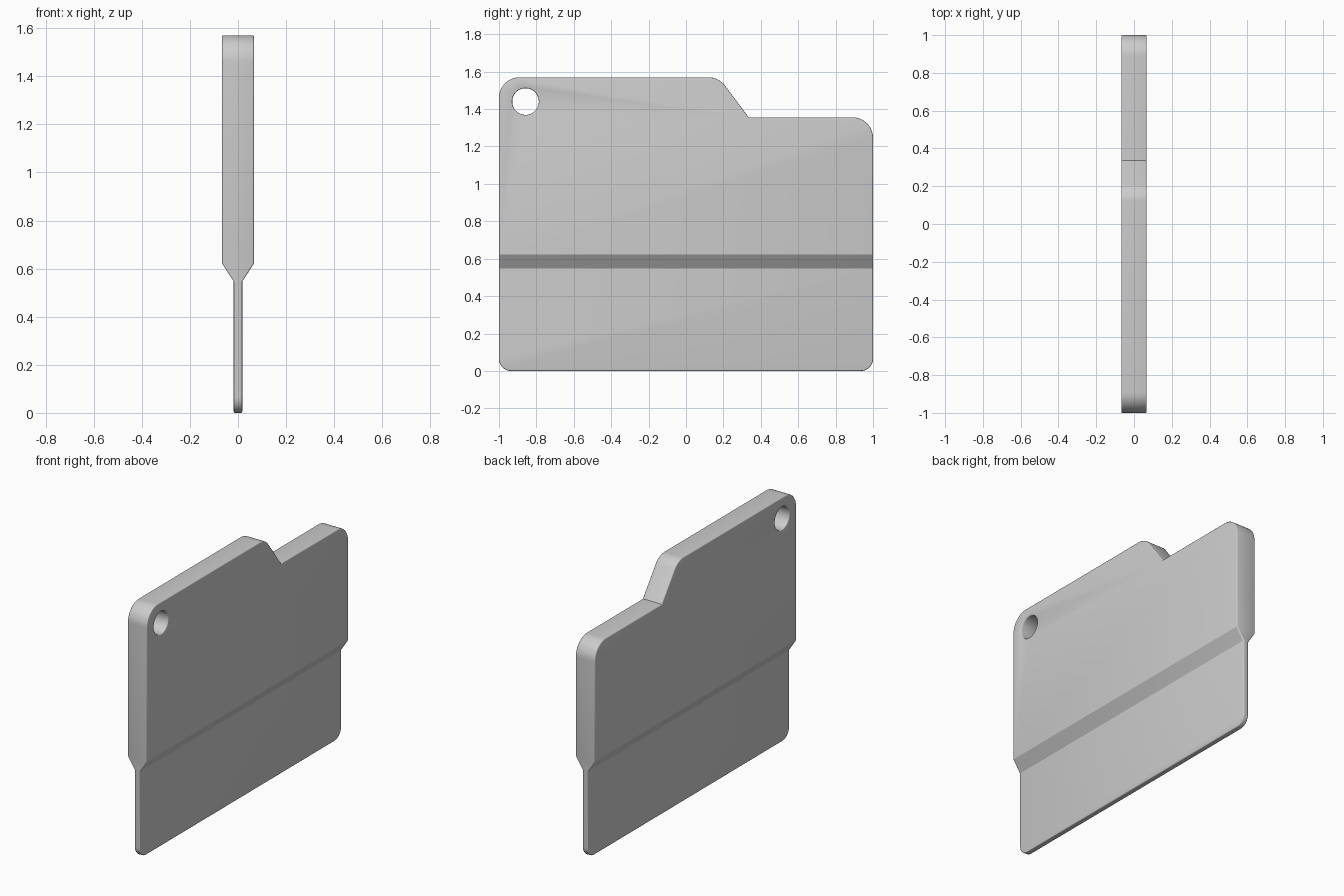
import bpy, bmesh, math
from mathutils import Vector

if "Cube" in bpy.data.objects:
    bpy.data.objects.remove(bpy.data.objects["Cube"])

HALF_BODY, HALF_BLADE = 0.067, 0.018
Z_LOW, Z_HIGH = 0.547, 0.622


def rounded_outline(corners, steps=12):
    """Corners are (y, z, radius); returns the points of the filleted outline."""
    pts = []
    for i, (y, z, r) in enumerate(corners):
        p = Vector((y, z))
        if r == 0:
            pts.append(p)
            continue
        a = (Vector(corners[i - 1][:2]) - p).normalized()
        b = (Vector(corners[(i + 1) % len(corners)][:2]) - p).normalized()
        half = a.angle(b) / 2
        centre = p + (a + b).normalized() * r / math.sin(half)
        start = p + a * r / math.tan(half) - centre
        end = p + b * r / math.tan(half) - centre
        sweep = start.angle(end)
        for k in range(steps + 1):
            t = k / steps
            pts.append(centre + (start * math.sin((1 - t) * sweep)
                                 + end * math.sin(t * sweep)) / math.sin(sweep))
    return pts


# Side outline: rounded plate with a stepped top edge
outline = rounded_outline([
    (-1, 0, 0.065), (1, 0, 0.065), (1, 1.356, 0.11),
    (0.335, 1.356, 0), (0.175, 1.57, 0.11), (-1, 1.57, 0.11)])

bm = bmesh.new()
face = bm.faces.new([bm.verts.new((-HALF_BODY, p.x, p.y)) for p in outline])
ext = bmesh.ops.extrude_face_region(bm, geom=[face])
moved = [v for v in ext["geom"] if isinstance(v, bmesh.types.BMVert)]
bmesh.ops.translate(bm, verts=moved, vec=(2 * HALF_BODY, 0, 0))

# Thin lower blade with a sloped transition
for z in (Z_LOW, Z_HIGH):
    bmesh.ops.bisect_plane(bm, geom=bm.verts[:] + bm.edges[:] + bm.faces[:],
                           plane_co=(0, 0, z), plane_no=(0, 0, 1))
for v in bm.verts:
    if v.co.z < (Z_LOW + Z_HIGH) / 2:
        v.co.x = math.copysign(HALF_BLADE, v.co.x)
bmesh.ops.recalc_face_normals(bm, faces=bm.faces[:])
mesh = bpy.data.meshes.new("plate")
bm.to_mesh(mesh)
bm.free()
plate = bpy.data.objects.new("plate", mesh)
bpy.context.collection.objects.link(plate)

# Hanging hole
bpy.ops.mesh.primitive_cylinder_add(vertices=48, radius=0.071, depth=0.4,
                                    location=(0, -0.858, 1.44),
                                    rotation=(0, math.pi / 2, 0))
cutter = bpy.context.object
cutter.name = "hole_cutter"
cutter.hide_render = True

cut = plate.modifiers.new("hole", "BOOLEAN")
cut.object = cutter
cut.operation = "DIFFERENCE"
cut.solver = "EXACT"

# Small softened rim
bev = plate.modifiers.new("rim", "BEVEL")
bev.width = 0.006
bev.segments = 3
bev.limit_method = "ANGLE"
bev.angle_limit = math.radians(65)

bpy.ops.object.select_all(action="DESELECT")
plate.select_set(True)
bpy.context.view_layer.objects.active = plate
for name in ("hole", "rim"):
    bpy.ops.object.modifier_apply(modifier=name)
bpy.data.objects.remove(cutter, do_unlink=True)
bpy.ops.object.shade_smooth_by_angle(angle=math.radians(31))
